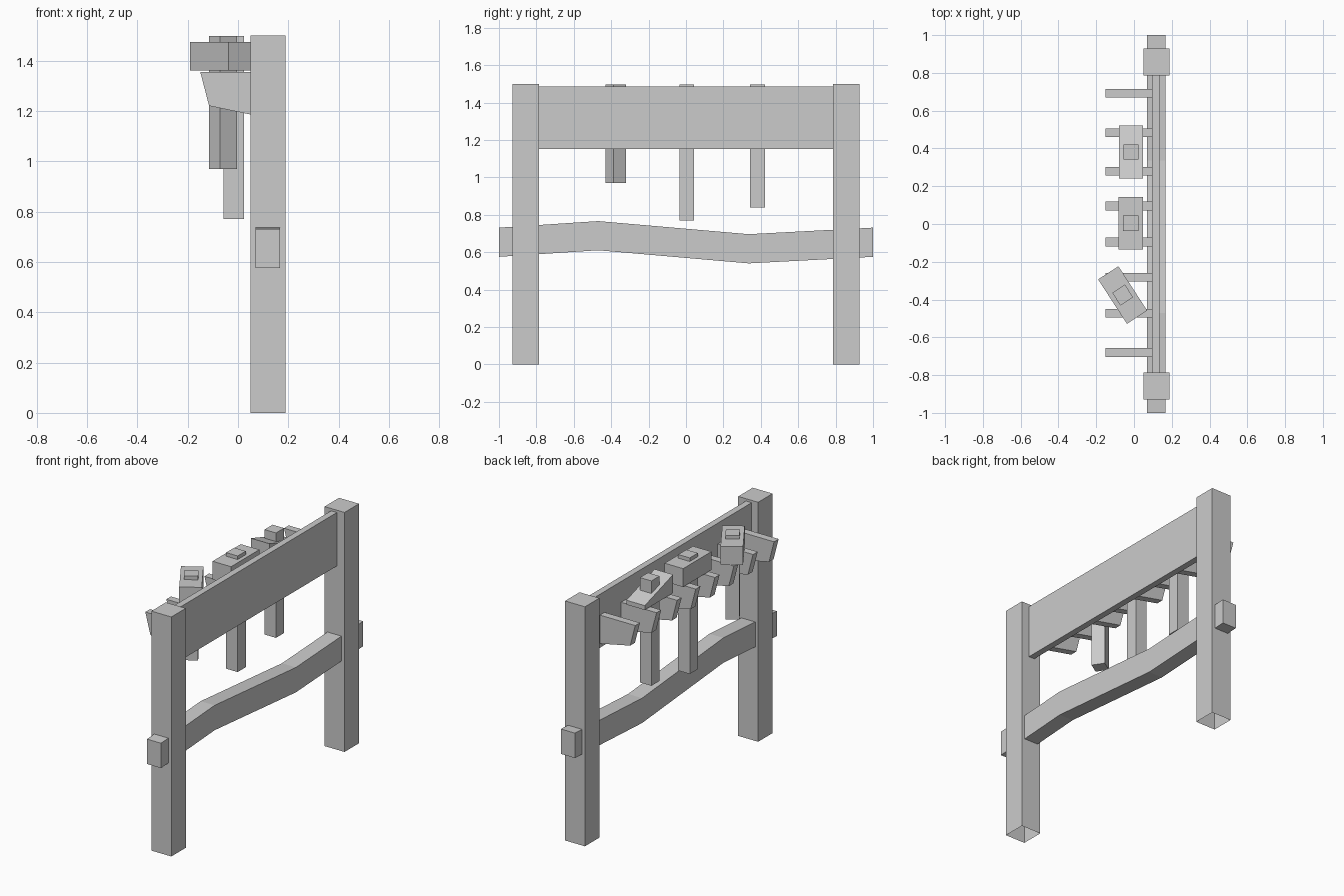
import bpy, bmesh, math
from mathutils import Matrix, Vector

cube = bpy.data.objects.get("Cube")
if cube:
    bpy.data.objects.remove(cube, do_unlink=True)

grey = bpy.data.materials.new("plain_grey")
grey.use_nodes = True
grey.diffuse_color = (0.6, 0.6, 0.6, 1)
grey.node_tree.nodes["Principled BSDF"].inputs["Base Color"].default_value = (0.6, 0.6, 0.6, 1)


def finish(name, bm):
    bmesh.ops.recalc_face_normals(bm, faces=bm.faces)
    mesh = bpy.data.meshes.new(name)
    bm.to_mesh(mesh)
    bm.free()
    mesh.materials.append(grey)
    obj = bpy.data.objects.new(name, mesh)
    bpy.context.collection.objects.link(obj)
    return obj


def box(name, size, centre, turn=0, edit=None):
    """Box turned about z; edit may reshape it before placing."""
    bm = bmesh.new()
    bmesh.ops.create_cube(bm, size=1, matrix=Matrix.Diagonal((*size, 1)))
    if edit:
        edit(bm)
    bm.transform(Matrix.Translation(centre) @ Matrix.Rotation(turn, 4, 'Z'))
    return finish(name, bm)


def prism(name, profile, offset):
    """Extrude a closed profile along an offset vector."""
    bm = bmesh.new()
    face = bm.faces.new([bm.verts.new(p) for p in profile])
    new = bmesh.ops.extrude_face_region(bm, geom=[face], use_keep_orig=True)
    verts = [g for g in new["geom"] if isinstance(g, bmesh.types.BMVert)]
    bmesh.ops.translate(bm, verts=verts, vec=Vector(offset))
    return finish(name, bm)


# Posts are open underneath
def open_bottom(bm):
    bm.normal_update()
    low = [f for f in bm.faces if f.normal.z < -0.9]
    bmesh.ops.delete(bm, geom=low, context='FACES_ONLY')


for side, y in (("front", -0.857), ("back", 0.857)):
    box(side + "_post", (0.138, 0.143, 1.5), (0.119, y, 0.75), edit=open_bottom)

# Upper board and bent lower beam
box("upper_board", (0.04, 1.572, 0.335), (0.115, 0, 1.318))
bends = [(-1, 0.575), (-0.47, 0.61), (0.335, 0.54), (1, 0.575)]
outline = [(0.07, y, z) for y, z in bends] + [(0.07, y, z + 0.156) for y, z in reversed(bends)]
prism("lower_beam", outline, (0.097, 0, 0))

# Row of tapered pegs
peg = [(0.096, 1.355), (-0.15, 1.355), (-0.115, 1.22), (0.096, 1.176)]
for i, y in enumerate((-0.68, -0.472, -0.282, -0.095, 0.095, 0.28, 0.483, 0.693)):
    prism(f"peg_{i + 1}", [(x, y - 0.023, z) for x, z in peg], (0, 0.046, 0))


# Hanging hammers, one with a wedge head
def wedge(bm):
    for v in bm.verts:
        if v.co.z > 0 and v.co.y > 0:
            v.co.z = -0.03


hammers = (
    ("turned", -0.06, -0.376, 0.97, math.radians(33), None),
    ("middle", -0.017, 0.004, 0.77, 0, None),
    ("wedge", -0.016, 0.382, 0.84, 0, wedge),
)
for name, x, y, low, turn, edit in hammers:
    box(name + "_hammer_head", (0.128, 0.28, 0.115), (x, y, 1.417), turn, edit)
    box(name + "_hammer_handle", (0.08, 0.08, 1.497 - low), (x, y, (1.497 + low) / 2), turn)
